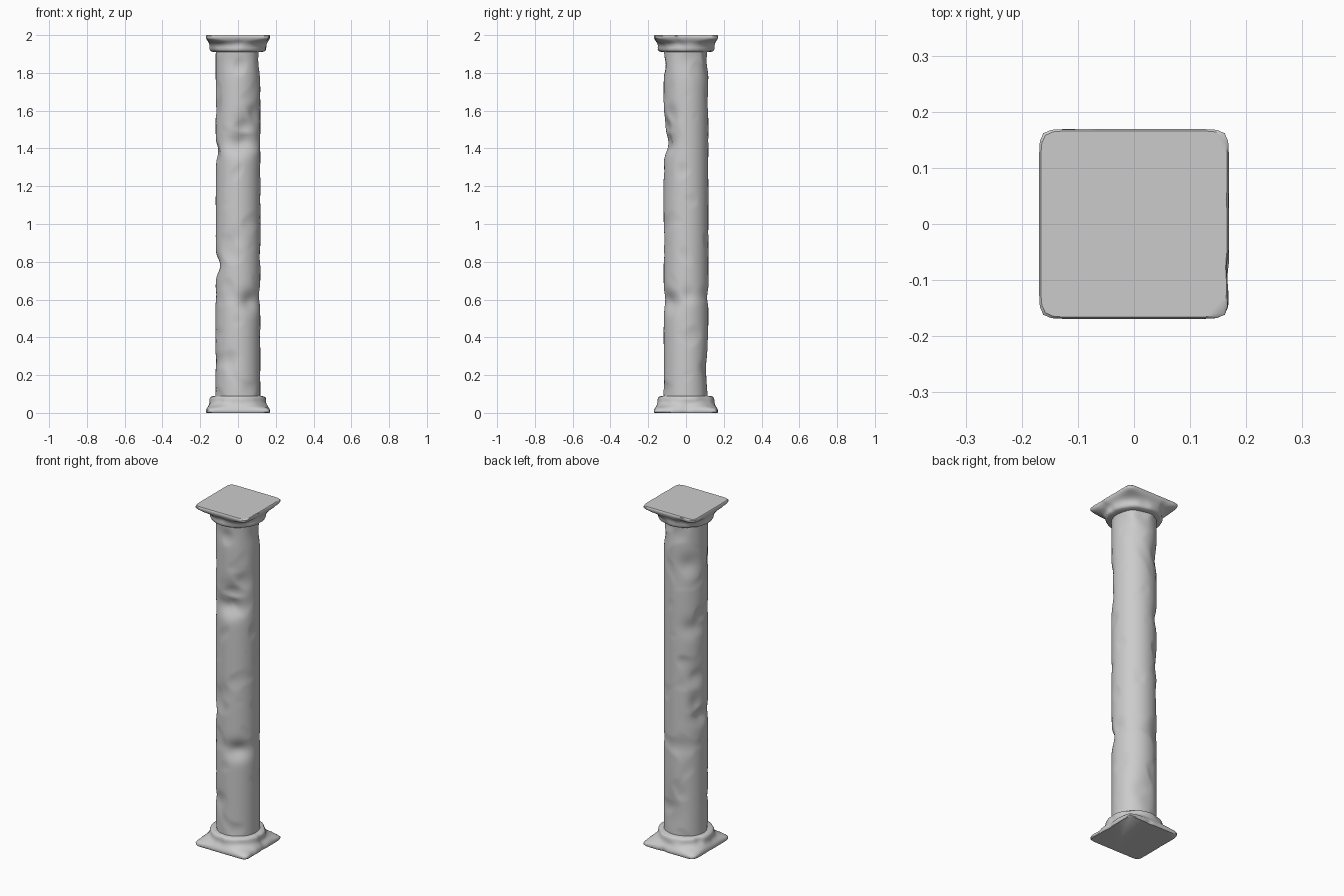
import bpy, bmesh, math
from mathutils import Vector, noise

if "Cube" in bpy.data.objects:
    bpy.data.objects.remove(bpy.data.objects["Cube"])

SEG = 96
SHAFT_R = 0.118

# Chips in the shaft: angle (deg), height, angular spread, vertical spread, depth
CHIPS = [
    (-80, 1.43, 38, 0.055, 0.036), (-72, 1.52, 30, 0.06, 0.018),
    (-45, 1.58, 22, 0.05, 0.013), (-55, 0.59, 34, 0.05, 0.027),
    (180, 0.78, 32, 0.045, 0.026), (190, 1.38, 25, 0.05, 0.010),
    (10, 1.87, 35, 0.07, 0.013), (75, 1.89, 25, 0.05, 0.014),
    (130, 1.68, 28, 0.06, 0.014), (145, 1.31, 30, 0.05, 0.013),
    (150, 1.02, 25, 0.05, 0.012), (150, 0.86, 18, 0.06, 0.012),
    (85, 0.22, 32, 0.12, 0.012), (105, 0.33, 20, 0.05, 0.008),
    (-110, 0.27, 20, 0.06, 0.007), (-100, 0.92, 22, 0.05, 0.006),
    (-95, 1.85, 30, 0.05, 0.008), (5, 0.62, 20, 0.04, 0.010),
]


def chip_depth(angle, z):
    total = 0
    for a, h, sa, sz, depth in CHIPS:
        da = (math.degrees(angle) - a + 180) % 360 - 180
        total = max(total, depth * math.exp(-(da / sa) ** 2 - ((z - h) / sz) ** 2))
    return total


def wear(p, scale, amount, seed):
    """Only removes material, leaving most of the surface untouched."""
    n = noise.noise(Vector(p) * scale + Vector((seed, seed * 0.7, 0)))
    return amount * max(0, n - 0.12)


def loft(name, rings):
    """Skin a stack of equal rings and close both ends."""
    bm = bmesh.new()
    loops = [[bm.verts.new(p) for p in ring] for ring in rings]
    for low, high in zip(loops, loops[1:]):
        for i in range(SEG):
            j = (i + 1) % SEG
            bm.faces.new((low[i], low[j], high[j], high[i]))
    bm.faces.new(loops[0][::-1])
    bm.faces.new(loops[-1])
    bmesh.ops.recalc_face_normals(bm, faces=bm.faces)
    mesh = bpy.data.meshes.new(name)
    bm.to_mesh(mesh)
    bm.free()
    obj = bpy.data.objects.new(name, mesh)
    bpy.context.collection.objects.link(obj)
    bpy.ops.object.select_all(action='DESELECT')
    bpy.context.view_layer.objects.active = obj
    obj.select_set(True)
    bpy.ops.object.shade_smooth_by_angle(angle=math.radians(40))
    return obj


# Weathered round shaft
def shaft_ring(z):
    ring = []
    for i in range(SEG):
        a = 2 * math.pi * i / SEG
        c, s = math.cos(a), math.sin(a)
        r = SHAFT_R - chip_depth(a, z) - wear((c * 0.12, s * 0.12, z), 9, 0.012, 3)
        ring.append((r * c, r * s, z))
    return ring


loft("shaft", [shaft_ring(0.07 + 1.86 * k / 150) for k in range(151)])

# End block profile from outer slab to shaft: height, half width, squareness exponent
PROFILE = [(0, 0.166, 14), (0.004, 0.169, 16), (0.014, 0.169, 16), (0.02, 0.167, 12),
           (0.027, 0.164, 6), (0.034, 0.159, 3.6), (0.043, 0.154, 2.6),
           (0.053, 0.151, 2.2), (0.065, 0.151, 2), (0.075, 0.150, 2),
           (0.083, 0.146, 2), (0.088, 0.138, 2), (0.089, 0.10, 2)]


def end_block(name, flip, seed):
    rings = []
    for h, half, n in PROFILE:
        z = 2 - h if flip else h
        ring = []
        for i in range(SEG):
            a = 2 * math.pi * i / SEG
            c, s = math.cos(a), math.sin(a)
            r = half / (abs(c) ** n + abs(s) ** n) ** (1 / n)
            r -= wear((r * c, r * s, z), 14, 0.014, seed)
            ring.append((r * c, r * s, z))
        rings.append(ring)
    return loft(name, rings)


# Mirrored base and capital, each worn differently
end_block("base", False, 5)
end_block("capital", True, 11)
